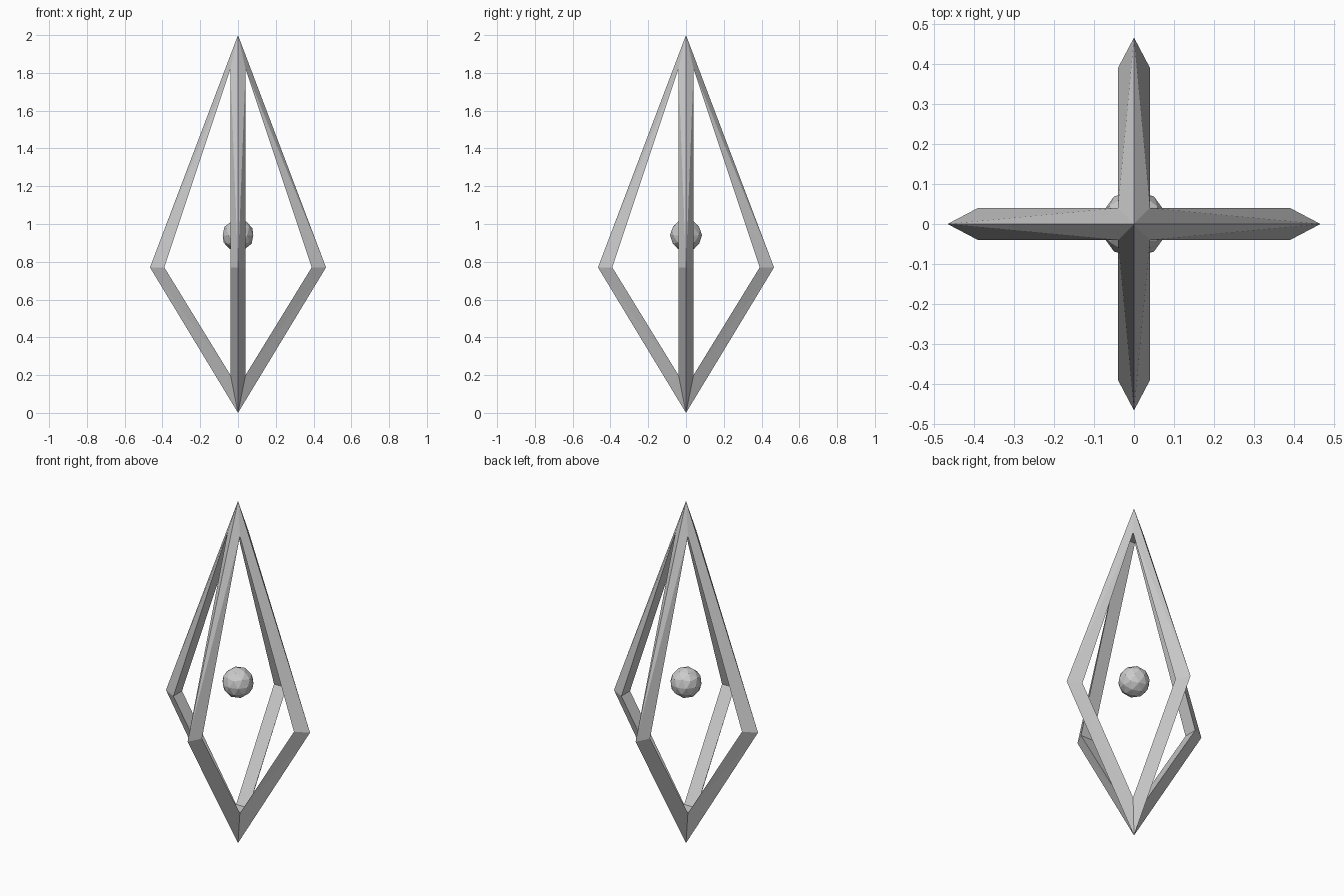
import bpy, bmesh
from math import cos, sin, pi

if "Cube" in bpy.data.objects:
    bpy.data.objects.remove(bpy.data.objects["Cube"])

H, EQ, R = 2.0, 0.77, 0.466      # height, widest level, ridge radius
SHOULDER, W = 0.39, 0.04         # inner radius and half width of a strut
IN_TOP, IN_LOW = 1.82, 0.20      # where neighbouring struts meet inside


def spin(x, y, z, i):
    c, s = round(cos(i * pi / 2)), round(sin(i * pi / 2))
    return (x * c - y * s, x * s + y * c, z)


# Open bipyramid cage: four bent triangular-section struts sharing both tips
bm = bmesh.new()
tips = {IN_TOP: bm.verts.new((0, 0, H)), IN_LOW: bm.verts.new((0, 0, 0))}
ridge = [bm.verts.new(spin(R, 0, EQ, i)) for i in range(4)]
left = [bm.verts.new(spin(SHOULDER, W, EQ, i)) for i in range(4)]
right = [bm.verts.new(spin(SHOULDER, -W, EQ, i)) for i in range(4)]
for level, tip in tips.items():
    corner = [bm.verts.new(spin(W, W, level, i)) for i in range(4)]
    for i in range(4):
        # two outer sides of the strut, then its inner side
        for side, c in ((left[i], corner[i]), (right[i], corner[i - 1])):
            bm.faces.new((ridge[i], tip, c))
            bm.faces.new((ridge[i], c, side))
        bm.faces.new((left[i], corner[i], corner[i - 1], right[i]))
    # small cap inside the tip
    bm.faces.new(corner)
bmesh.ops.recalc_face_normals(bm, faces=bm.faces)
mesh = bpy.data.meshes.new("cage")
bm.to_mesh(mesh)
bm.free()
bpy.context.collection.objects.link(bpy.data.objects.new("cage", mesh))

# Floating core
bpy.ops.mesh.primitive_ico_sphere_add(subdivisions=2, radius=0.085, location=(0, 0, 0.94))
bpy.context.object.name = "core"
